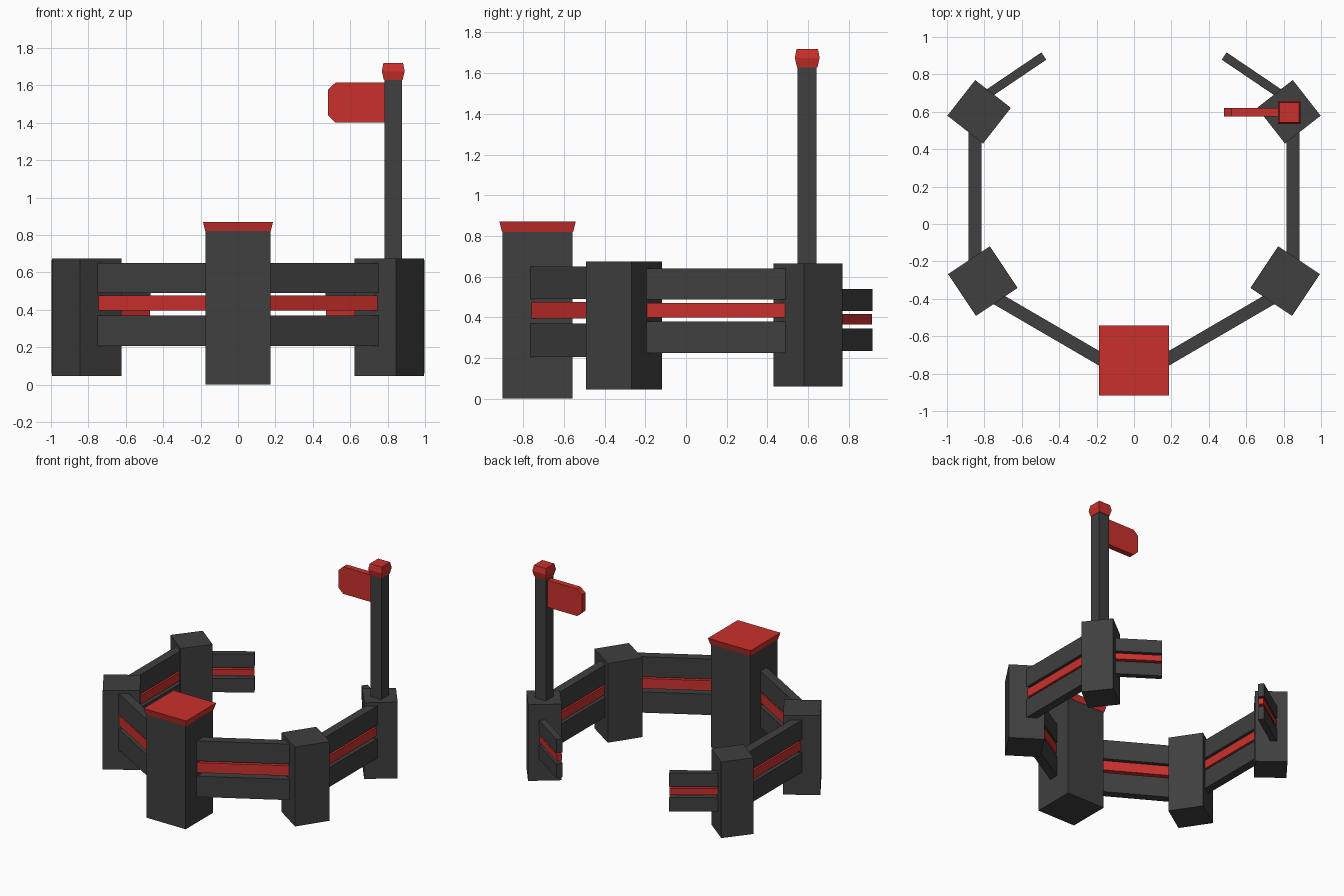
import bpy, bmesh
from math import atan2, hypot, radians
from mathutils import Matrix

if "Cube" in bpy.data.objects:
    bpy.data.objects.remove(bpy.data.objects["Cube"])


def material(name, rgb):
    m = bpy.data.materials.new(name)
    m.diffuse_color = (*rgb, 1)
    m.use_nodes = True
    m.node_tree.nodes["Principled BSDF"].inputs["Base Color"].default_value = m.diffuse_color
    return m


DARK = material("dark_grey", (0.05, 0.05, 0.05))
RED = material("red", (0.6, 0.03, 0.025))


def loft(name, rings, mat, matrix):
    """Join rings of points into a closed solid and place it."""
    bm = bmesh.new()
    loops = [[bm.verts.new(p) for p in ring] for ring in rings]
    n = len(loops[0])
    for a, b in zip(loops, loops[1:]):
        for i in range(n):
            j = (i + 1) % n
            bm.faces.new((a[i], a[j], b[j], b[i]))
    bm.faces.new(loops[0][::-1])
    bm.faces.new(loops[-1])
    bmesh.ops.recalc_face_normals(bm, faces=bm.faces)
    bm.transform(matrix)
    mesh = bpy.data.meshes.new(name)
    bm.to_mesh(mesh)
    bm.free()
    mesh.materials.append(mat)
    ob = bpy.data.objects.new(name, mesh)
    bpy.context.collection.objects.link(ob)
    return ob


def column(name, x, y, sections, mat, angle=0):
    """Square column; sections are (z, width) pairs."""
    rings = [[(sx * w / 2, sy * w / 2, z) for sx, sy in ((-1, -1), (1, -1), (1, 1), (-1, 1))]
             for z, w in sections]
    return loft(name, rings, mat, Matrix.Translation((x, y, 0)) @ Matrix.Rotation(angle, 4, 'Z'))


def rail(name, a, b, z0, z1, thick, mat):
    """Upright board running from plan point a to plan point b."""
    dx, dy = b[0] - a[0], b[1] - a[1]
    length, t = hypot(dx, dy), thick / 2
    rings = [[(0, -t, z), (length, -t, z), (length, t, z), (0, t, z)] for z in (z0, z1)]
    return loft(name, rings, mat,
                Matrix.Translation((*a, 0)) @ Matrix.Rotation(atan2(dy, dx), 4, 'Z'))


# Main front pillar and its flared cap
column("front_pillar", 0, -0.73, [(0, 0.345), (0.82, 0.345)], DARK)
column("pillar_cap", 0, -0.73, [(0.82, 0.35), (0.87, 0.375)], RED)

# Rail runs: plan start, plan end, lower / stripe / upper heights, thickness
RUNS = {
    "front": ((0.14, -0.745), (0.77, -0.378), (0.205, 0.37), (0.395, 0.475), (0.49, 0.65), 0.068),
    "side": ((0.85, -0.24), (0.85, 0.53), (0.225, 0.38), (0.40, 0.47), (0.487, 0.64), 0.068),
    "rear": ((0.80, 0.683), (0.482, 0.898), (0.235, 0.345), (0.365, 0.415), (0.43, 0.54), 0.047),
}

for side, s in (("left", -1), ("right", 1)):
    # Turned posts
    column(f"front_post_{side}", s * 0.808, -0.305, [(0.045, 0.268), (0.675, 0.268)],
           DARK, s * radians(-33.7))
    column(f"rear_post_{side}", s * 0.828, 0.6, [(0.06, 0.242), (0.665, 0.242)],
           DARK, s * radians(-52))
    # Two dark boards with a red stripe between them
    for run, (a, b, low, mid, high, t) in RUNS.items():
        a, b = (s * a[0], a[1]), (s * b[0], b[1])
        rail(f"{run}_lower_rail_{side}", a, b, *low, t, DARK)
        rail(f"{run}_stripe_{side}", a, b, *mid, t * 0.85, RED)
        rail(f"{run}_upper_rail_{side}", a, b, *high, t, DARK)

# Flag pole with faceted finial
column("flag_pole", 0.83, 0.594, [(0.6, 0.094), (1.63, 0.094)], DARK)
column("pole_finial", 0.83, 0.596, [(1.628, 0.1), (1.675, 0.122), (1.72, 0.105)], RED)

# Flag with clipped outer corners
outline = [(0.80, 1.40), (0.522, 1.40), (0.482, 1.438), (0.482, 1.578), (0.522, 1.615), (0.80, 1.615)]
loft("flag", [[(x, y, z) for x, z in outline] for y in (0.574, 0.62)], RED, Matrix.Identity(4))
